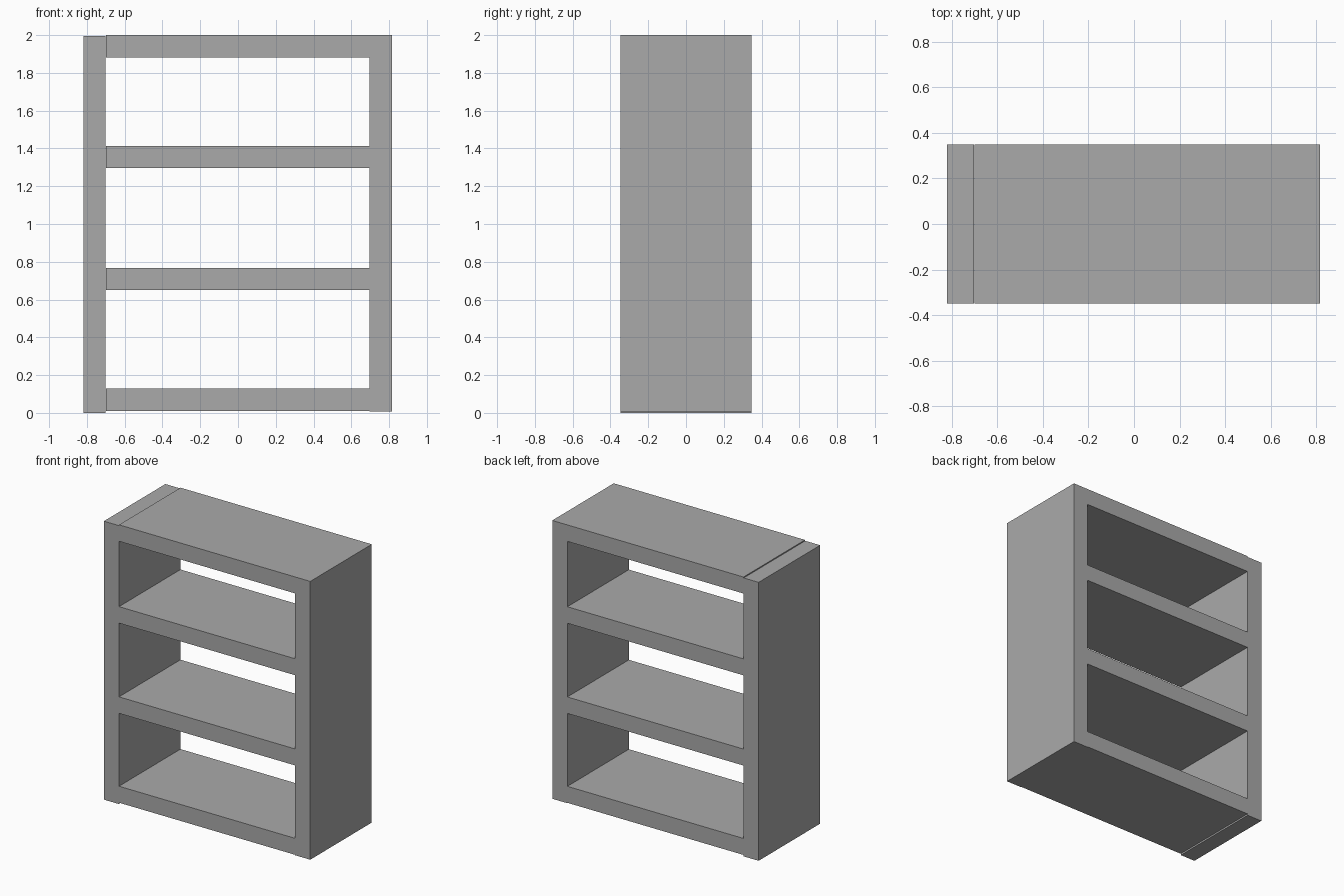
import bpy

if "Cube" in bpy.data.objects:
    bpy.data.objects.remove(bpy.data.objects["Cube"])

# Single plain grey
grey = bpy.data.materials.new("plain grey")
grey.diffuse_color = (0.4, 0.4, 0.4, 1)
grey.use_nodes = True
grey.node_tree.nodes["Principled BSDF"].inputs["Base Color"].default_value = grey.diffuse_color

Y0, Y1 = -0.348, 0.348


def board(name, x0, x1, z0, z1):
    """Flat-faced box spanning the full depth of the unit."""
    bpy.ops.mesh.primitive_cube_add(size=1, location=((x0 + x1) / 2, (Y0 + Y1) / 2, (z0 + z1) / 2))
    ob = bpy.context.object
    ob.name = name
    ob.scale = (x1 - x0, Y1 - Y0, z1 - z0)
    bpy.ops.object.transform_apply(location=False, rotation=False, scale=True)
    ob.data.materials.append(grey)


# Upright sides, slightly offset in height
board("left_side", -0.819, -0.701, 0.0, 1.994)
board("right_side", 0.696, 0.816, 0.007, 2.0)

# Horizontal boards: base, two shelves, top
for name, z in (("base_board", 0.01), ("lower_shelf", 0.65),
                ("upper_shelf", 1.296), ("top_board", 1.882)):
    board(name, -0.699, 0.696, z, z + 0.118)
